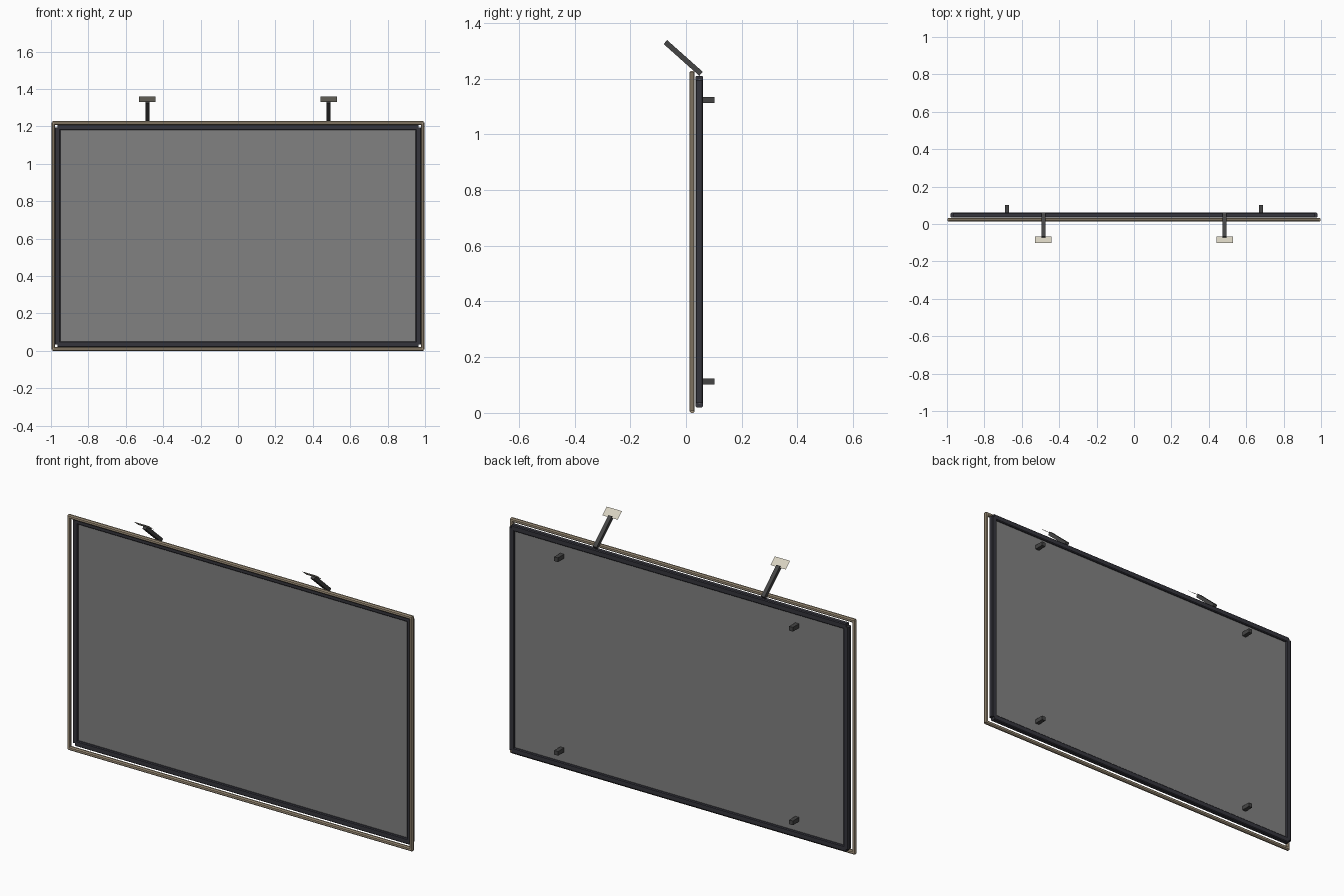
import bpy, bmesh, math
from mathutils import Vector

if "Cube" in bpy.data.objects:
    bpy.data.objects.remove(bpy.data.objects["Cube"])


def material(name, rgb):
    m = bpy.data.materials.new(name)
    m.diffuse_color = (*rgb, 1)
    m.use_nodes = True
    m.node_tree.nodes["Principled BSDF"].inputs["Base Color"].default_value = m.diffuse_color
    return m


TAN = material("tan_trim", (0.36, 0.29, 0.20))
DARK = material("dark_frame", (0.035, 0.035, 0.045))
GREY = material("panel_grey", (0.22, 0.22, 0.22))
IRON = material("iron", (0.06, 0.06, 0.06))
PALE = material("pale_shade", (0.68, 0.64, 0.53))


def finish(name, bm, mat):
    bmesh.ops.recalc_face_normals(bm, faces=bm.faces)
    me = bpy.data.meshes.new(name)
    bm.to_mesh(me)
    bm.free()
    me.materials.append(mat)
    ob = bpy.data.objects.new(name, me)
    bpy.context.collection.objects.link(ob)
    return ob


def box(name, lo, hi, mat):
    bm = bmesh.new()
    lo, hi = Vector(lo), Vector(hi)
    bmesh.ops.create_cube(bm, size=1)
    for v in bm.verts:
        v.co = Vector(a * b for a, b in zip(v.co, hi - lo)) + (lo + hi) / 2
    return finish(name, bm, mat)


def bar_frame(name, x, z0, z1, y0, y1, w, cham, notch, mat):
    """Four chamfered bars around a rectangle, stopping short of the corners."""
    bm = bmesh.new()
    d = (y1 - y0) / 2
    h, c, ym = w / 2, cham, (y0 + y1) / 2
    prof = [(h, d - c), (h - c, d), (c - h, d), (-h, d - c),
            (-h, c - d), (c - h, -d), (h - c, -d), (h, c - d)]

    def bar(place, a, b):
        rings = [[bm.verts.new(place(t, u, v)) for u, v in prof] for t in (a, b)]
        for i in range(8):
            j = (i + 1) % 8
            bm.faces.new((rings[0][i], rings[0][j], rings[1][j], rings[1][i]))
        for r in rings:
            bm.faces.new(r)

    for s in (-1, 1):
        bar(lambda t, u, v: (s * (x - h) + u, ym + v, t), z0 + notch, z1 - notch)
        zc = z0 + h if s < 0 else z1 - h
        bar(lambda t, u, v: (t, ym + v, zc + u), notch - x, x - notch)
    return finish(name, bm, mat)


# Front trim and main frame
bar_frame("front_trim", 0.998, 0.0, 1.228, 0.013, 0.031, 0.02, 0.005, 0.006, TAN)
bar_frame("main_frame", 0.98, 0.02, 1.21, 0.034, 0.061, 0.03, 0.004, 0.015, DARK)

# Flat panel inside the frame
box("panel", (-0.966, 0.044, 0.034), (0.966, 0.052, 1.196), GREY)

for s, side in ((-1, "left"), (1, "right")):
    # Wall pegs on the back
    for zc, lvl in ((0.113, "lower"), (1.123, "upper")):
        box(f"wall_peg_{lvl}_{side}", (s * 0.678 - 0.011, 0.05, zc - 0.011),
            (s * 0.678 + 0.011, 0.1027, zc + 0.011), IRON)

    # Lamp arm leaning forward over the top edge
    a, b = Vector((s * 0.485, 0.054, 1.217)), Vector((s * 0.485, -0.074, 1.331))
    arm = box(f"lamp_arm_{side}", (-0.0105, -0.0095, -(b - a).length / 2),
              (0.0105, 0.0095, (b - a).length / 2), IRON)
    arm.location = (a + b) / 2
    arm.rotation_euler.x = math.atan2(-(b - a).y, (b - a).z)

    # Thin tilted shade plate at the end of the arm
    bm = bmesh.new()
    pts = [(-0.044, -0.066, 1.329), (0.044, -0.066, 1.329),
           (0.044, -0.1027, 1.360), (-0.044, -0.1027, 1.360)]
    f = bm.faces.new([bm.verts.new((s * 0.485 + x, y, z)) for x, y, z in pts])
    shade = finish(f"lamp_shade_{side}", bm, PALE)
    if shade.data.polygons[0].normal.z < 0:
        shade.data.flip_normals()
